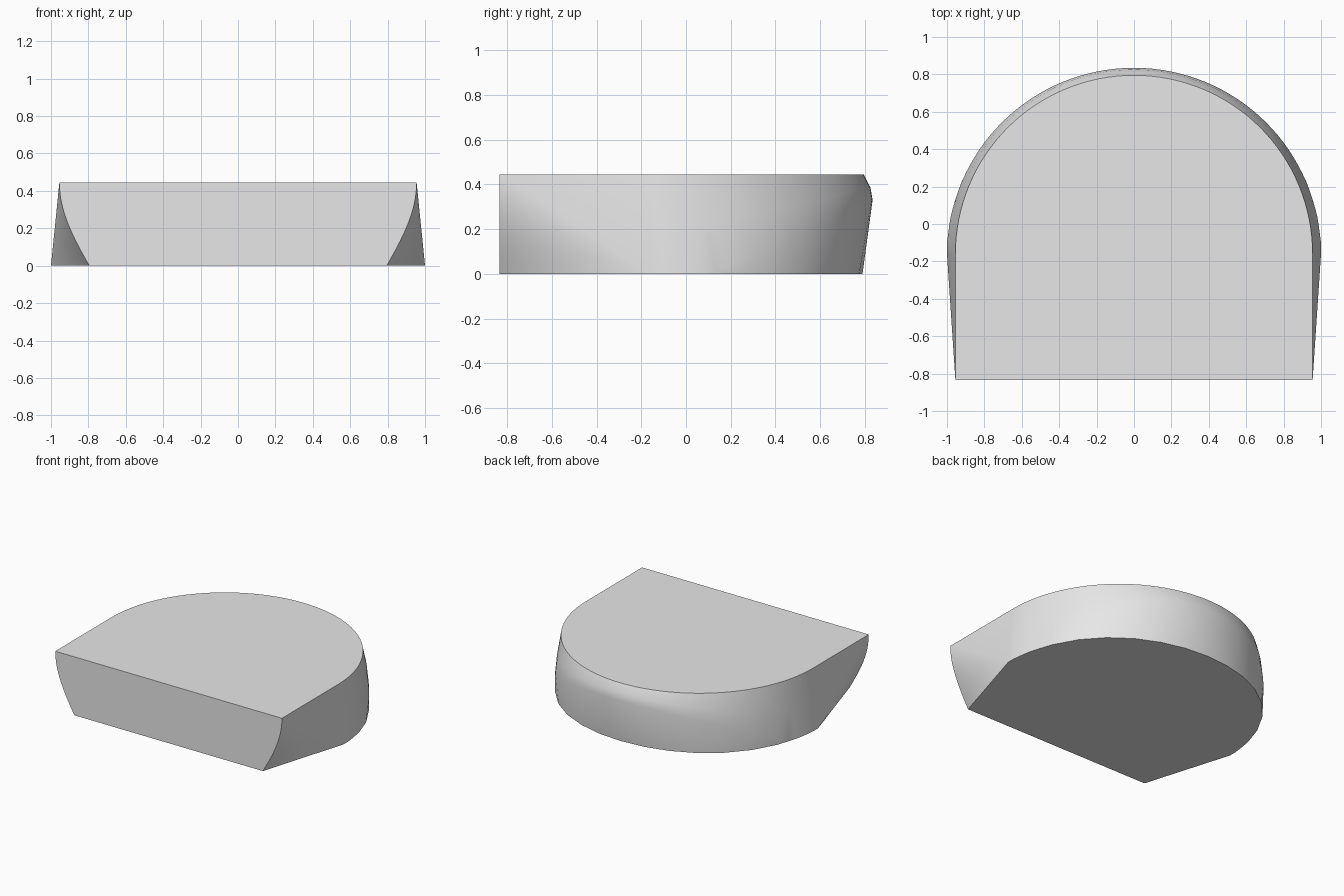
import bpy, bmesh
from math import sin, cos, pi, radians

if "Cube" in bpy.data.objects:
    bpy.data.objects.remove(bpy.data.objects["Cube"])

HEIGHT, FRONT, CENTRE = 0.445, -0.835, -0.16


def ring(bm, steps, radius, height):
    """Half ring of points round the back; radius and height follow the angle."""
    for i in range(steps + 1):
        a = pi * i / steps
        r = radius(a)
        y = CENTRE + r * sin(a)
        bm.verts.new((r * cos(a), y, height(y)))


def ridge_height(y):
    return max(0.0, 0.45 * (y - 0.1))


def shoulder_height(y):
    return (ridge_height(y) + HEIGHT) / 2


bm = bmesh.new()

# Top edge, shoulder, rising ridge and foot of the rounded back
ring(bm, 64, lambda a: 0.955, lambda y: HEIGHT)
ring(bm, 64, lambda a: 0.9775 + 0.008 * sin(a), shoulder_height)
ring(bm, 64, lambda a: 1.0 - 0.005 * sin(a), ridge_height)
ring(bm, 16, lambda a: 1.0 - 0.05 * sin(a) ** 4, lambda y: 0.0)

# Widest point of the base and the curved edges of the flat front
for side in (-1, 1):
    bm.verts.new((side, -0.1, 0))
    for i in range(17):
        t = i / 16
        bm.verts.new((side * (0.795 + 0.16 * sin(t * pi / 2)), FRONT, HEIGHT * t))

# Skin the outline and merge flat areas
hull = bmesh.ops.convex_hull(bm, input=bm.verts[:])
spare = {v for v in hull["geom_interior"] + hull["geom_unused"]
         if isinstance(v, bmesh.types.BMVert)}
bmesh.ops.delete(bm, geom=list(spare), context='VERTS')
bmesh.ops.dissolve_limit(bm, angle_limit=radians(0.2),
                         verts=bm.verts[:], edges=bm.edges[:])
bmesh.ops.recalc_face_normals(bm, faces=bm.faces[:])

mesh = bpy.data.meshes.new("rounded_block")
bm.to_mesh(mesh)
bm.free()
block = bpy.data.objects.new("rounded_block", mesh)
bpy.context.collection.objects.link(block)

# Plain grey finish
grey = bpy.data.materials.new("light_grey")
grey.use_nodes = True
colour = (0.8, 0.8, 0.8, 1)
grey.diffuse_color = colour
grey.node_tree.nodes["Principled BSDF"].inputs["Base Color"].default_value = colour
mesh.materials.append(grey)

# Smooth sides with crisp rims
bpy.ops.object.select_all(action='DESELECT')
block.select_set(True)
bpy.context.view_layer.objects.active = block
bpy.ops.object.shade_smooth_by_angle(angle=radians(35))
